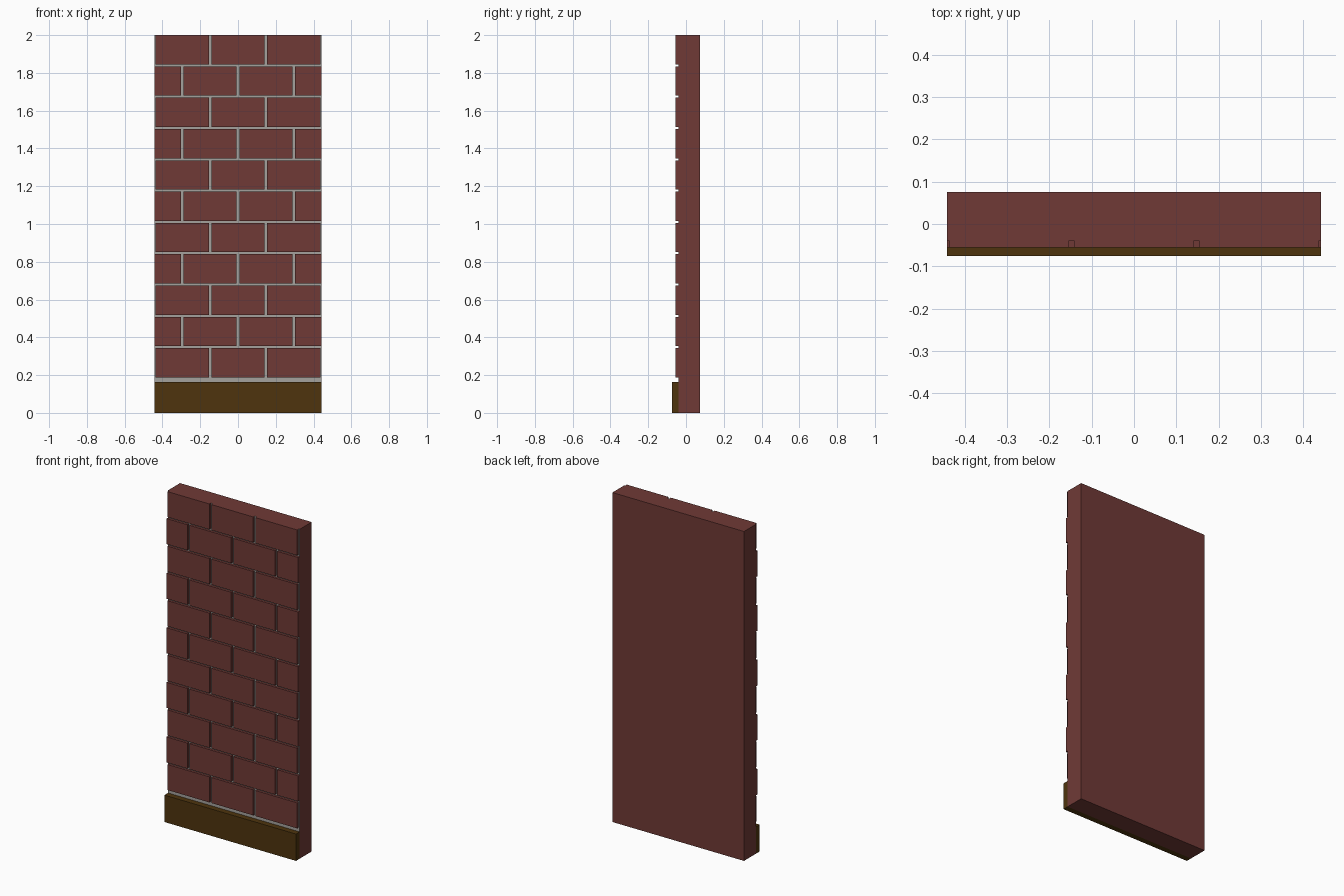
import bpy

if "Cube" in bpy.data.objects:
    bpy.data.objects.remove(bpy.data.objects["Cube"])


def srgb(r, g, b):
    f = lambda c: (c / 255 / 12.92) if c < 11 else ((c / 255 + 0.055) / 1.055) ** 2.4
    return (f(r), f(g), f(b), 1)


def material(name, rgb):
    m = bpy.data.materials.new(name)
    m.diffuse_color = srgb(*rgb)
    m.use_nodes = True
    m.node_tree.nodes["Principled BSDF"].inputs["Base Color"].default_value = m.diffuse_color
    return m


brick_red = material("brick_red", (112, 58, 54))
mortar_grey = material("mortar_grey", (165, 162, 157))
base_brown = material("base_brown", (78, 52, 13))

FACES = [(0, 3, 2, 1), (4, 5, 6, 7), (0, 1, 5, 4),
         (1, 2, 6, 5), (2, 3, 7, 6), (3, 0, 4, 7)]


def box(name, x, y, z, mat):
    """Axis-aligned box from (min, max) ranges."""
    corners = [(x[i], y[j], z[k]) for k in (0, 1)
               for i, j in ((0, 0), (1, 0), (1, 1), (0, 1))]
    mesh = bpy.data.meshes.new(name)
    mesh.from_pydata(corners, [], FACES)
    mesh.materials.append(mat)
    ob = bpy.data.objects.new(name, mesh)
    bpy.context.collection.objects.link(ob)
    return ob


HALF, FRONT, BRICK_FRONT = 0.442, -0.04, -0.055

# wall slab, with mortar on its front face
slab = box("wall_slab", (-HALF, HALF), (FRONT, 0.075), (0, 2), brick_red)
slab.data.materials.append(mortar_grey)
for p in slab.data.polygons:
    if p.normal.y < -0.5:
        p.material_index = 1

# base board
box("base_board", (-HALF, HALF), (-0.075, FRONT), (0, 0.163), base_brown)

# brick courses in running bond, top row first
PITCH_X, BRICK_W, PITCH_Z, BRICK_H = 0.295, 0.281, 0.1657, 0.155
for row in range(11):
    top = 2 - row * PITCH_Z
    centres = (-1, 0, 1) if row % 2 == 0 else (-1.5, -0.5, 0.5, 1.5)
    for c in centres:
        x0 = max(c * PITCH_X - BRICK_W / 2, -HALF)
        x1 = min(c * PITCH_X + BRICK_W / 2, HALF)
        box("brick", (x0, x1), (BRICK_FRONT, FRONT), (top - BRICK_H, top), brick_red)
